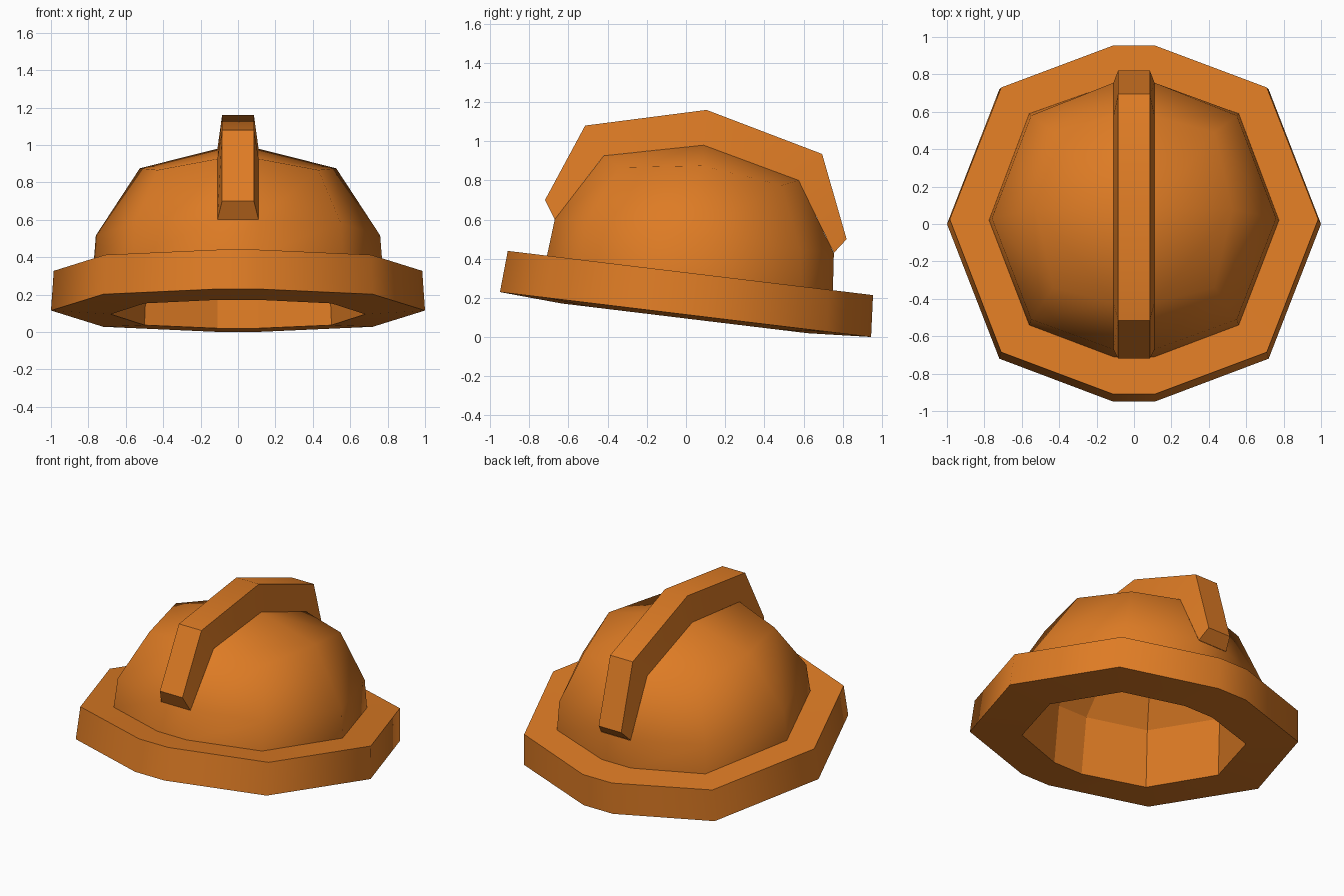
import bpy, bmesh, math

if "Cube" in bpy.data.objects:
    bpy.data.objects.remove(bpy.data.objects["Cube"])

orange = bpy.data.materials.new("safety_orange")
orange.diffuse_color = (0.73, 0.2, 0.018, 1)
orange.use_nodes = True
orange.node_tree.nodes["Principled BSDF"].inputs["Base Color"].default_value = orange.diffuse_color


def tilt(y, h):
    """Height above the tilted brim plane."""
    return 0.115 - 0.121 * y + h


def ring(bm, half, heights):
    """Ten-sided ring from its right half, front to back, mirrored in x."""
    if not isinstance(heights, (list, tuple)):
        heights = [heights] * 5
    pts = [(x, y, tilt(y, h)) for (x, y), h in zip(half, heights)]
    pts += [(-x, y, z) for x, y, z in reversed(pts)]
    return [bm.verts.new(p) for p in pts]


def bridge(bm, a, b, skip=()):
    n = len(a)
    for i in range(n):
        if i not in skip:
            bm.faces.new((a[i], a[(i + 1) % n], b[(i + 1) % n], b[i]))


def finish(bm, name, angle=None, flip=False):
    if flip:
        bmesh.ops.reverse_faces(bm, faces=bm.faces[:])
    me = bpy.data.meshes.new(name)
    bm.to_mesh(me)
    bm.free()
    ob = bpy.data.objects.new(name, me)
    bpy.context.collection.objects.link(ob)
    me.materials.append(orange)
    if angle:
        bpy.ops.object.select_all(action='DESELECT')
        ob.select_set(True)
        bpy.context.view_layer.objects.active = ob
        bpy.ops.object.shade_smooth_by_angle(angle=math.radians(angle))
    return ob


brim_low = [(.11, -.95), (.72, -.72), (1, 0), (.72, .72), (.11, .945)]
brim_top = [(.11, -.91), (.71, -.685), (.985, .025), (.71, .73), (.11, .955)]
dome_a = [(.11, -.71), (.56, -.54), (.775, .02), (.56, .59), (.11, .75)]
dome_b = [(.11, -.67), (.55, -.51), (.76, .03), (.55, .58), (.11, .755)]
dome_c = [(.11, -.42), (.43, -.34), (.525, .08), (.43, .49), (.11, .575)]
c_heights = [.76, .71, .77, .72, .755]
hole = [(.11, -.635), (.5, -.48), (.68, 0), (.5, .48), (.11, .62)]


def crown(bm, c, top_y, top_z, middle):
    """Close the dome above ring c with a short ridge at the apex."""
    r = bm.verts.new((.11, top_y, top_z))
    l = bm.verts.new((-.11, top_y, top_z))
    bm.faces.new((c[0], c[1], c[2], r))
    bm.faces.new((r, c[2], c[3], c[4]))
    bm.faces.new((l, c[5], c[6], c[7]))
    bm.faces.new((c[9], l, c[7], c[8]))
    if middle:
        bm.faces.new((c[9], c[0], r, l))
        bm.faces.new((l, r, c[4], c[5]))


# Brim: underside, outer wall and top
bm = bmesh.new()
rings = [ring(bm, hole, -.02), ring(bm, brim_low, 0),
         ring(bm, brim_top, .215), ring(bm, dome_a, .214)]
for a, b in zip(rings, rings[1:]):
    bridge(bm, a, b)
finish(bm, "brim", 60)

# Outer dome, open under the crest
bm = bmesh.new()
a, b, c = ring(bm, dome_a, .214), ring(bm, dome_b, .405), ring(bm, dome_c, c_heights)
bridge(bm, a, b)
bridge(bm, b, c, skip=(4, 9))
crown(bm, c, .09, .98, False)
finish(bm, "dome", 60)

# Hollow inside
bm = bmesh.new()
shrink = lambda pts: [(x if x < .2 else x * .88, y * .88) for x, y in pts]
a = ring(bm, hole, -.02)
b = ring(bm, shrink(dome_b), .37)
c = ring(bm, shrink(dome_c), [h - .09 for h in c_heights])
bridge(bm, a, b)
bridge(bm, b, c)
crown(bm, c, .08, .89, True)
finish(bm, "inner_shell", flip=True)

# Crest: raised strip from front to back, narrower at its outer edge
base = [(-.67, .601), (-.42, .926), (.09, .98), (.575, .80), (.755, .43)]
outer = [(-.72, .70), (-.515, 1.08), (.105, 1.16), (.695, .935), (.82, .50)]
bm = bmesh.new()
lines = [[bm.verts.new((x, y, z)) for y, z in p]
         for x, p in ((-.11, base), (-.085, outer), (.085, outer), (.11, base))]
for p, q in zip(lines, lines[1:]):
    for i in range(4):
        bm.faces.new((p[i], q[i], q[i + 1], p[i + 1]))
for i in (0, 4):
    bm.faces.new([l[i] for l in (lines if i else lines[::-1])])
bmesh.ops.recalc_face_normals(bm, faces=bm.faces[:])
# The strip is open below: make sure its top faces point up
top = max(bm.faces, key=lambda f: f.calc_center_median().z)
top.normal_update()
finish(bm, "crest", 50, flip=top.normal.z < 0)
